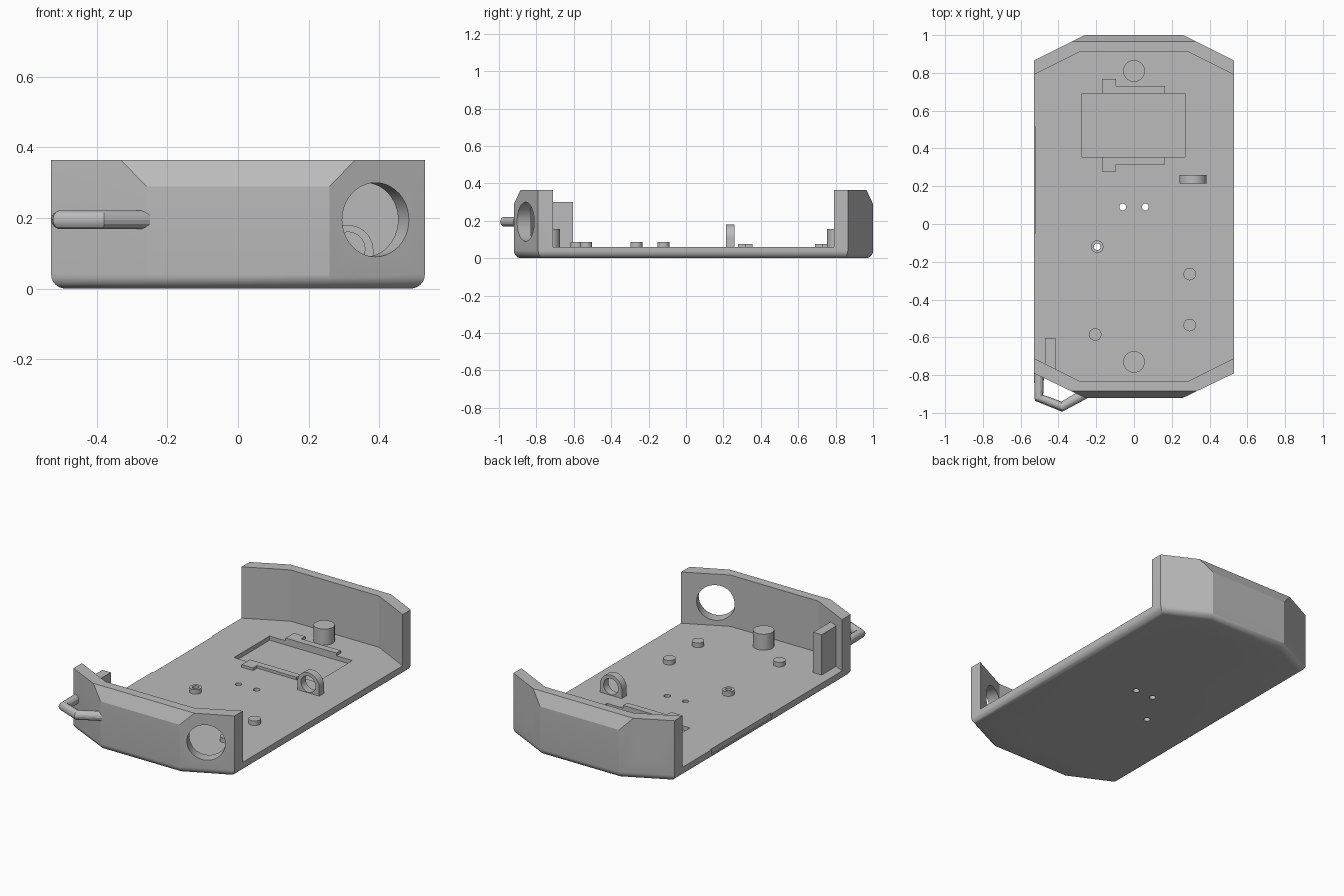
import bpy
import bmesh
from math import radians
from mathutils import Vector

if "Cube" in bpy.data.objects:
    bpy.data.objects.remove(bpy.data.objects["Cube"])

GREY = (0.5, 0.5, 0.5, 1)
mat = bpy.data.materials.new("plain_grey")
mat.use_nodes = True
mat.diffuse_color = GREY
mat.node_tree.nodes["Principled BSDF"].inputs["Base Color"].default_value = GREY


def link(name, bm):
    bmesh.ops.recalc_face_normals(bm, faces=bm.faces)
    mesh = bpy.data.meshes.new(name)
    bm.to_mesh(mesh)
    bm.free()
    mesh.materials.append(mat)
    ob = bpy.data.objects.new(name, mesh)
    bpy.context.collection.objects.link(ob)
    return ob


def prism(name, outline, depth, place, round_bottom=0):
    """Extrude a 2D outline by depth; place maps (u, v, w) to a point."""
    bm = bmesh.new()
    base = bm.faces.new([bm.verts.new(place(u, v, 0)) for u, v in outline])
    edges = list(base.edges)
    top = [bm.verts.new(place(u, v, depth)) for u, v in outline]
    bm.faces.new(top)
    low = list(base.verts)
    for i in range(len(low)):
        j = (i + 1) % len(low)
        bm.faces.new((low[i], low[j], top[j], top[i]))
    bmesh.ops.recalc_face_normals(bm, faces=bm.faces)
    if round_bottom:
        bmesh.ops.bevel(bm, geom=edges, offset=round_bottom, segments=6,
                        profile=0.5, affect='EDGES')
    return link(name, bm)


def upright(z):
    return lambda u, v, w: (u, v, z + w)


def box(name, x0, x1, y0, y1, z0, z1):
    return prism(name, [(x0, y0), (x1, y0), (x1, y1), (x0, y1)], z1 - z0, upright(z0))


def rod(name, start, end, r):
    a, b = Vector(start), Vector(end)
    bm = bmesh.new()
    bmesh.ops.create_cone(bm, cap_ends=True, segments=40, radius1=r, radius2=r,
                          depth=(b - a).length)
    turn = (b - a).to_track_quat('Z', 'Y').to_matrix()
    for v in bm.verts:
        v.co = turn @ v.co + (a + b) / 2
    return link(name, bm)


def cut(cutter, *targets):
    for ob in targets:
        mod = ob.modifiers.new("cut", 'BOOLEAN')
        mod.operation, mod.solver, mod.object = 'DIFFERENCE', 'EXACT', cutter
        bpy.context.view_layer.objects.active = ob
        bpy.ops.object.modifier_apply(modifier=mod.name)
    bpy.data.objects.remove(cutter)


# Tray: rounded-bottom prism, hollowed between the two end walls
FLOOR, TOP = 0.06, 0.365
half = [(0.53, -0.79), (0.53, 0.865), (0.26, 1.0)]
outline = half + [(-x, y) for x, y in reversed(half)] + [(-0.26, -0.92), (0.26, -0.92)]
tray = prism("tray", outline, TOP, upright(0), 0.04)
half = [(0.7, -0.625), (0.7, 0.705), (0.29, 0.91)]
inner = half + [(-x, y) for x, y in reversed(half)] + [(-0.29, -0.83), (0.29, -0.83)]
cut(prism("cavity", inner, 1, upright(FLOOR)), tray)

# Sloped top edges of the end walls
for y, s in ((-0.92, -1), (1.0, 1)):
    slope = [(y, 0.29), (y - s * 0.042, 0.38), (y + s * 0.1, 0.38), (y + s * 0.1, 0.29)]
    cut(prism("slope", slope, 2, lambda u, v, w: (w - 1, u, v)), tray)

# Round openings through the angled corner faces
def corner_hole(x, y, z, r, normal, inward):
    n = Vector(normal).normalized()
    c = Vector((x, y, z))
    cut(rod("opening", c - n * inward, c + n * 0.1, r), tray)


corner_hole(0.39, -0.857, 0.195, 0.105, (0.13, -0.27, 0), 0.15)
for s in (1, -1):
    corner_hole(s * 0.4, 0.93, 0.205, 0.073, (s * 0.135, 0.27, 0), 0.04)
    corner_hole(s * 0.4, 0.93, 0.205, 0.033, (s * 0.135, 0.27, 0), 0.15)

# Shallow pocket in the floor and side notch
cut(box("pocket", -0.275, 0.27, 0.355, 0.69, 0.035, 0.1), tray)
cut(box("notch", -0.6, -0.523, -0.05, 0.515, 0.03, 0.1), tray)


def drill(x, y, *parts):
    cut(rod("drill", (x, y, -0.1), (x, y, 0.3), 0.018), tray, *parts)


parts = [tray]

# Tall posts and small bosses with screw holes
posts = [("back_post", 0, 0.81, 0.057, 0.155), ("front_post", 0, -0.73, 0.057, 0.155)]
for i, (x, y) in enumerate([(-0.195, -0.12), (0.295, -0.265), (0.295, -0.535), (-0.205, -0.585)]):
    posts.append((f"boss_{i + 1}", x, y, 0.033, 0.087))
for name, x, y, r, h in posts:
    post = rod(name, (x, y, 0.05), (x, y, h), r)
    drill(x, y, post)
    parts.append(post)

# Row of plain floor holes
for x in (-0.3, -0.06, 0.06, 0.3):
    drill(x, 0.09)

# Rails with a screw tab on both sides of the pocket
for name, y, s in (("back_rail", 0.69, 1), ("front_rail", 0.355, -1)):
    shape = [(-0.17, 0), (0.165, 0), (0.165, 0.04), (-0.095, 0.04), (-0.095, 0.078), (-0.17, 0.078)]
    rail = prism(name, [(u, y + s * v) for u, v in shape], 0.016, upright(FLOOR))
    drill(-0.13, y + s * 0.042, rail)
    parts.append(rail)

# Arched ring bracket
arch = rod("ring_bracket", (0.312, 0.215, 0.108), (0.312, 0.26, 0.108), 0.072)
foot = box("bracket_foot", 0.24, 0.384, 0.215, 0.26, 0.05, 0.108)
mod = arch.modifiers.new("join", 'BOOLEAN')
mod.operation, mod.solver, mod.object = 'UNION', 'EXACT', foot
bpy.context.view_layer.objects.active = arch
bpy.ops.object.modifier_apply(modifier=mod.name)
bpy.data.objects.remove(foot)
cut(rod("bore", (0.312, 0.1, 0.112), (0.312, 0.4, 0.112), 0.048), arch)
parts.append(arch)

# Upright block with a cross hole
block = box("upright_block", -0.47, -0.415, -0.78, -0.603, 0.05, 0.3)
cut(rod("cross_hole", (-0.6, -0.645, 0.14), (-0.3, -0.645, 0.14), 0.018), block)
parts.append(block)

# Tube loop on the front right corner
curve = bpy.data.curves.new("corner_loop", 'CURVE')
curve.dimensions = '3D'
curve.bevel_depth = 0.027
curve.bevel_resolution = 5
curve.use_fill_caps = True
path = [(-0.503, -0.78), (-0.503, -0.92), (-0.382, -0.967), (-0.262, -0.9)]
spline = curve.splines.new('POLY')
spline.points.add(len(path) - 1)
for p, (x, y) in zip(spline.points, path):
    p.co = (x, y, 0.195, 1)
curve.materials.append(mat)
loop = bpy.data.objects.new("corner_loop", curve)
bpy.context.collection.objects.link(loop)
bpy.ops.object.select_all(action='DESELECT')
loop.select_set(True)
bpy.context.view_layer.objects.active = loop
bpy.ops.object.convert(target='MESH')
parts.append(bpy.context.view_layer.objects.active)

# Smooth rounds, crisp corners
bpy.ops.object.select_all(action='DESELECT')
for ob in parts:
    ob.select_set(True)
bpy.context.view_layer.objects.active = tray
bpy.ops.object.shade_smooth_by_angle(angle=radians(24))
